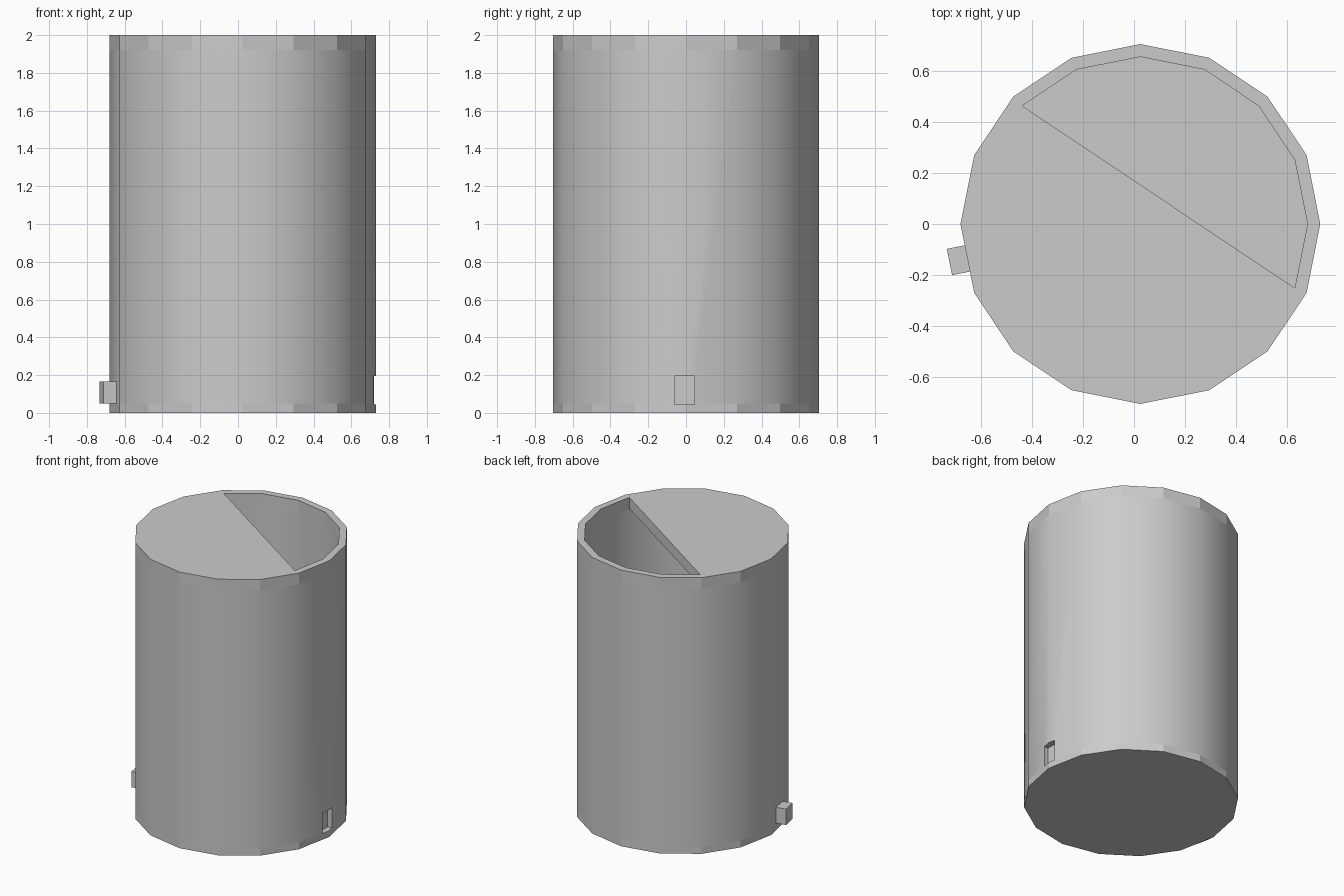
import bpy, bmesh, math
from mathutils import Matrix, Vector

if "Cube" in bpy.data.objects:
    bpy.data.objects.remove(bpy.data.objects["Cube"])

N, CX = 16, 0.025            # sides and centre of the barrel
R_OUT, R_IN = 0.705, 0.655
BAND, H = 1.92, 2.0


def point(r, i, z):
    a = 2 * math.pi * i / N
    return Vector((CX + r * math.cos(a), r * math.sin(a), z))


def finish(name, bm):
    bmesh.ops.recalc_face_normals(bm, faces=bm.faces)
    me = bpy.data.meshes.new(name)
    bm.to_mesh(me)
    bm.free()
    ob = bpy.data.objects.new(name, me)
    bpy.context.collection.objects.link(ob)
    return ob


def box(name, size, matrix):
    bm = bmesh.new()
    bmesh.ops.create_cube(bm, size=1, matrix=matrix @ Matrix.Diagonal((*size, 1)))
    return finish(name, bm)


# Barrel shell: outer wall, rim, inner wall and floor from stacked rings
bm = bmesh.new()
profile = [(R_OUT, 0), (R_OUT, 0.05), (R_OUT, BAND), (R_OUT, H),
           (R_IN, H), (R_IN, BAND), (R_IN, 0.05)]
rings = [[bm.verts.new(point(r, i, z)) for i in range(N)] for r, z in profile]
for k, (a, b) in enumerate(zip(rings, rings[1:])):
    for i in range(N):
        j = (i + 1) % N
        f = bm.faces.new((a[i], a[j], b[j], b[i]))
        f.smooth = k in (1, 5)      # bands and rim stay flat
bm.faces.new(rings[0])
bm.faces.new(rings[-1])
# sharp edges where the smooth walls meet the flat bands
for ring in rings:
    for i in range(N):
        e = bm.edges.get((ring[i], ring[(i + 1) % N]))
        e.smooth = False
barrel = finish("barrel", bm)

# Small recess low on the right side
cutter = box("recess_cutter", (0.2, 0.105, 0.15),
             Matrix.Translation((0.685 + 0.1, -0.0075, 0.12)))
cutter.hide_render = True
cutter.hide_viewport = True
mod = barrel.modifiers.new("recess", 'BOOLEAN')
mod.operation = 'DIFFERENCE'
mod.solver = 'EXACT'
mod.object = cutter

# Half lid: slab following the inner wall, closed by a chord
bm = bmesh.new()
arc = range(6, 16)               # from 135 degrees round to -22.5 degrees
low = [bm.verts.new(point(R_IN, i, BAND)) for i in arc]
face = bm.faces.new(low)
up = bmesh.ops.extrude_face_region(bm, geom=[face], use_keep_orig=True)
bmesh.ops.translate(bm, vec=(0, 0, H - BAND),
                    verts=[g for g in up["geom"] if isinstance(g, bmesh.types.BMVert)])
finish("half_lid", bm)

# Square spout low on the left, square to its wall face
ang = math.radians(191.25)
mat = (Matrix.Translation((CX, 0, 0)) @ Matrix.Rotation(ang, 4, 'Z')
       @ Matrix.Translation((0.719, 0, 0.108)))
spout = box("spout", (0.088, 0.105, 0.115), mat)
